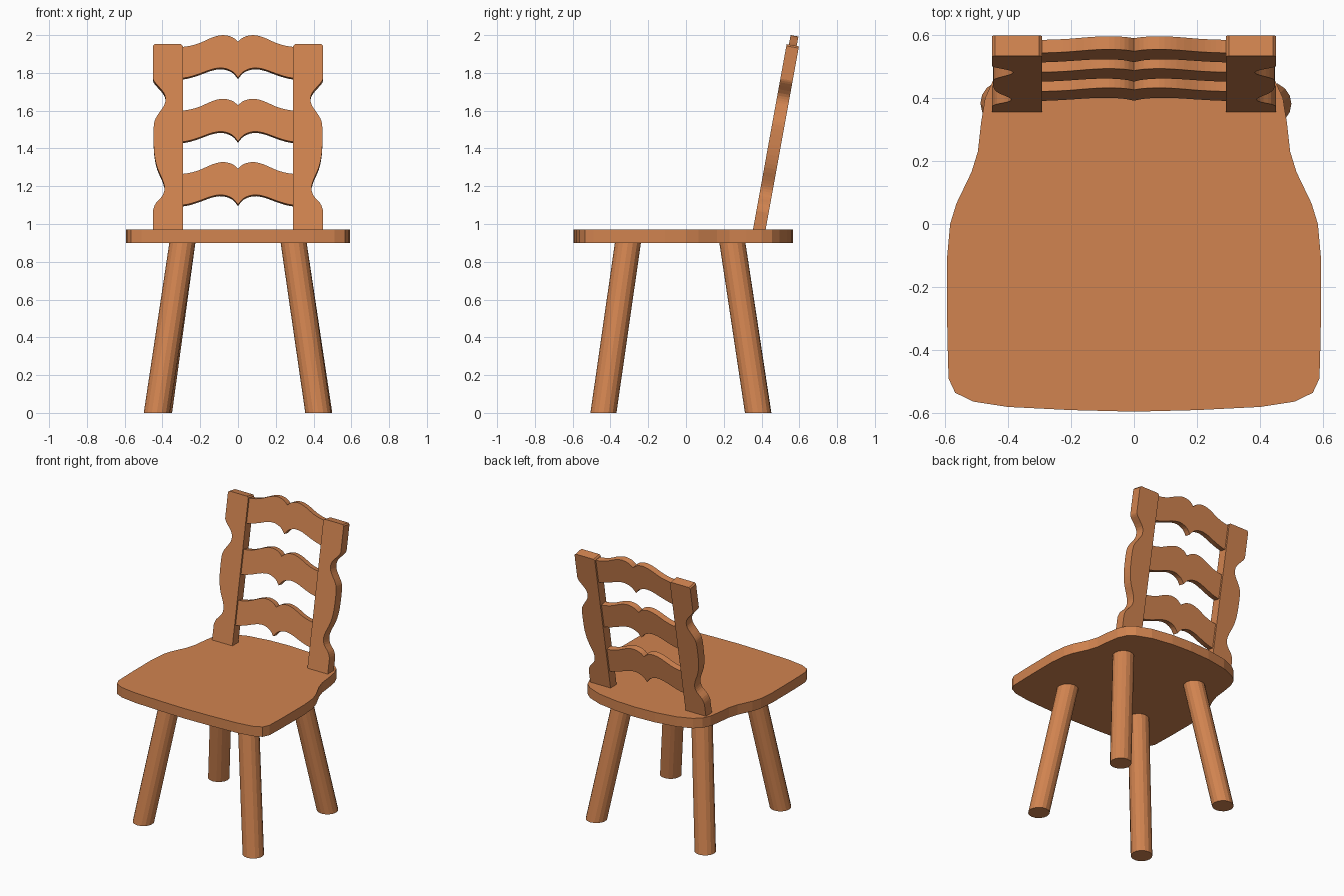
import bpy, bmesh, math
from mathutils import Matrix, Vector

if "Cube" in bpy.data.objects:
    bpy.data.objects.remove(bpy.data.objects["Cube"])

wood = bpy.data.materials.new("wood")
wood.diffuse_color = (0.64, 0.23, 0.08, 1)
wood.use_nodes = True
wood.node_tree.nodes["Principled BSDF"].inputs["Base Color"].default_value = wood.diffuse_color
TILT = math.radians(10.3)


def smooth_path(pts, n=3):
    """Catmull-Rom curve through 2D points."""
    p = [Vector(q) for q in pts]
    p = [p[0]] + p + [p[-1]]
    out = []
    for a, b, c, d in zip(p, p[1:], p[2:], p[3:]):
        for i in range(n):
            t = i / n
            out.append(0.5 * (2*b + (c-a)*t + (2*a-5*b+4*c-d)*t*t + (3*b-a-3*c+d)*t**3))
    return [tuple(v) for v in out] + [tuple(p[-1])]


def skin(name, bottom, top):
    """Solid between two matching 3D outlines."""
    bm = bmesh.new()
    lo = [bm.verts.new(v) for v in bottom]
    hi = [bm.verts.new(v) for v in top]
    bm.faces.new(lo)
    bm.faces.new(hi)
    n = len(lo)
    for i in range(n):
        j = (i + 1) % n
        bm.faces.new((lo[i], lo[j], hi[j], hi[i]))
    bmesh.ops.recalc_face_normals(bm, faces=bm.faces)
    me = bpy.data.meshes.new(name)
    bm.to_mesh(me)
    bm.free()
    me.materials.append(wood)
    ob = bpy.data.objects.new(name, me)
    bpy.context.collection.objects.link(ob)
    return ob


def back_panel(name, outline, thick):
    """Upright x/z outline given thickness and leaned back at the seat."""
    m = Matrix.Translation((0, 0.388, 0.97)) @ Matrix.Rotation(-TILT, 4, 'X')
    k = math.cos(TILT)
    lift = thick / 2 * math.sin(TILT)
    sides = [[m @ Vector((x, y, (z - 0.97 - lift) / k)) for x, z in outline]
             for y in (-thick / 2, thick / 2)]
    return skin(name, *sides)


def mirrored(half):
    """Close a half outline whose first and last points lie on x = 0."""
    return half + [(-x, y) for x, y in half[-2:0:-1]]


# Seat
seat = mirrored([(0, -0.595), (0.2, -0.59), (0.4, -0.58), (0.51, -0.563), (0.567, -0.535),
                 (0.588, -0.49), (0.592, -0.35), (0.593, -0.11), (0.583, 0), (0.563, 0.065),
                 (0.515, 0.165), (0.495, 0.23), (0.485, 0.32), (0.472, 0.4), (0.447, 0.455),
                 (0.4, 0.495), (0.3, 0.535), (0.15, 0.56), (0, 0.567)])
skin("seat", [(x, y, 0.9) for x, y in seat], [(x, y, 0.97) for x, y in seat])

# Splayed legs: foot centre and top centre
for name, foot, top in (("front_left_leg", (-0.43, -0.437), (-0.294, -0.307)),
                        ("front_right_leg", (0.425, -0.437), (0.294, -0.307)),
                        ("back_left_leg", (-0.418, 0.383), (-0.294, 0.245)),
                        ("back_right_leg", (0.43, 0.381), (0.294, 0.245))):
    ring = [(0.069 * math.cos(a), 0.069 * math.sin(a))
            for a in (math.tau * i / 16 for i in range(16))]
    skin(name, [(foot[0] + x, foot[1] + y, 0) for x, y in ring],
         [(top[0] + x, top[1] + y, 0.905) for x, y in ring])

# Back posts with scalloped outer edges
edge = [(0.45, 0.95), (0.45, 1.07)] + smooth_path(
    [(0.448, 1.08), (0.435, 1.11), (0.4, 1.15), (0.389, 1.19), (0.4, 1.235), (0.428, 1.3),
     (0.443, 1.37), (0.447, 1.45), (0.445, 1.53), (0.43, 1.57), (0.396, 1.62), (0.384, 1.655),
     (0.393, 1.695), (0.44, 1.75), (0.45, 1.77)])
post = [(0.292, 0.95)] + edge + [(0.45, 1.943), (0.441, 1.952), (0.301, 1.952), (0.292, 1.943)]
for side, s in (("left", -1), ("right", 1)):
    back_panel(side + "_back_post", [(s * x, z) for x, z in post], 0.066)

# Three curved slats
upper = smooth_path([(0, 1.965), (0.03, 1.989), (0.08, 2.0), (0.135, 1.988),
                     (0.205, 1.957), (0.26, 1.942), (0.31, 1.936)])
lower = smooth_path([(0.31, 1.77), (0.26, 1.778), (0.205, 1.795), (0.135, 1.82),
                     (0.08, 1.826), (0.03, 1.808), (0, 1.774)])
for name, drop in (("top_slat", 0), ("middle_slat", 0.337), ("lower_slat", 0.672)):
    back_panel(name, mirrored([(x, z - drop) for x, z in upper + lower]), 0.042)
